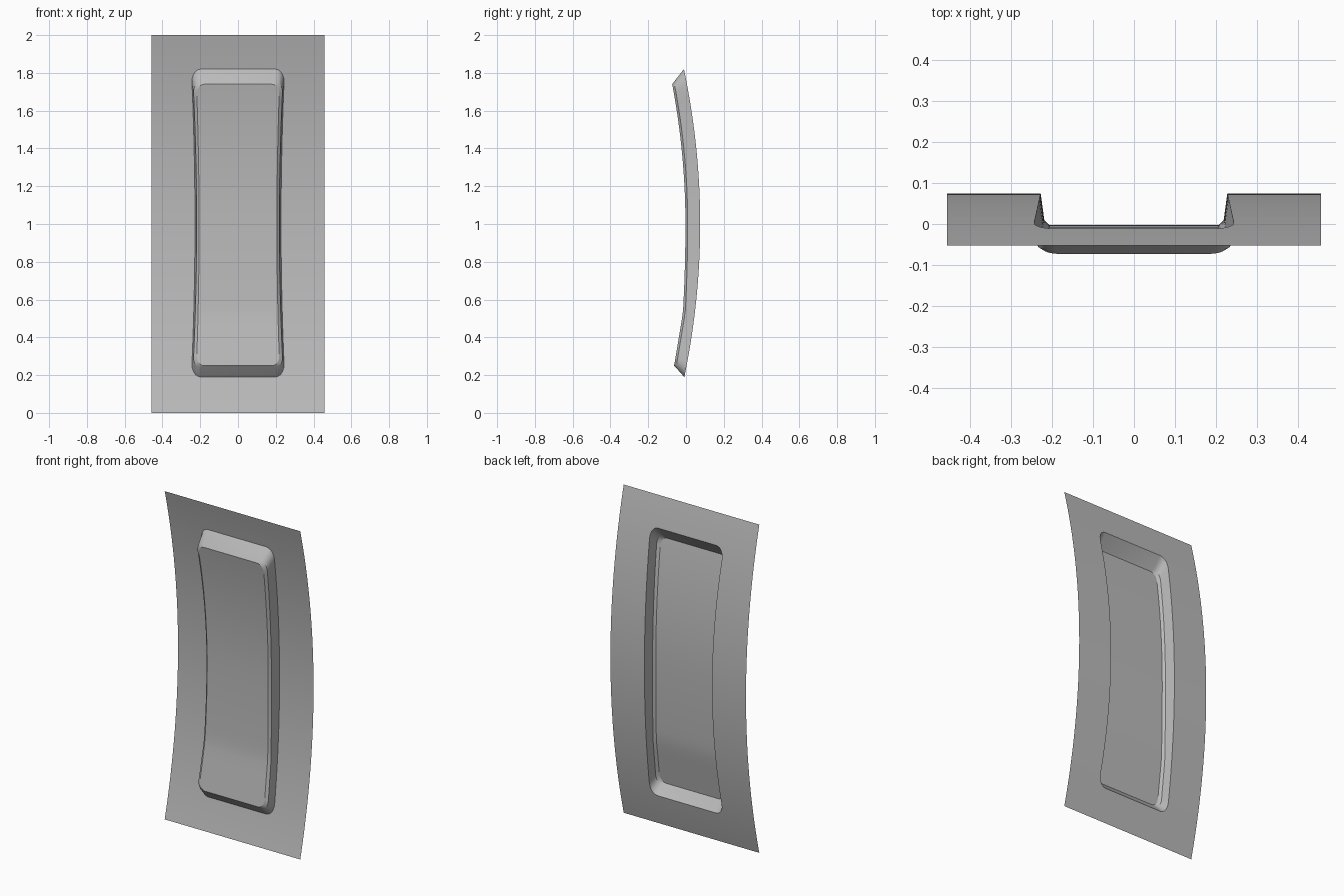
import bpy, bmesh, math

cube = bpy.data.objects.get("Cube")
if cube:
    bpy.data.objects.remove(cube)

HALF_WIDTH = 0.457


def panel_y(z):
    """Curved back sheet."""
    return 0.075 - 0.128 * (z - 1) ** 2


def face_y(z):
    """Raised front face: curved above, straight ramp at the bottom."""
    if z < 0.53:
        return -0.016 - 0.168 * (0.53 - z)
    return -0.003 - (0.128 if z > 1 else 0.06) * (z - 1) ** 2


def outline(low, high, end_w, mid_w, rx, rz, rows=28, steps=5):
    """Half-widths and heights of a waisted, round-cornered rectangle."""
    mid = (low + high) / 2
    angles = [math.pi / 2 * i / steps for i in range(steps)]
    corner = [(rx * (1 - math.sin(a)), rz * (1 - math.cos(a))) for a in angles]
    span = high - low - 2 * rz
    heights = [low + dz for _, dz in corner]
    heights += [low + rz + span * i / rows for i in range(rows + 1)]
    heights += [high - dz for _, dz in reversed(corner)]
    insets = [dx for dx, _ in corner]
    insets += [0] * (rows + 1) + insets[::-1]
    return [(mid_w + (end_w - mid_w) * ((z - mid) / (mid - low)) ** 2 - dx, z)
            for z, dx in zip(heights, insets)]


bm = bmesh.new()


def add_rows(rows, depth):
    """Left and right vertices for every row."""
    return [[bm.verts.new((s * w, depth(z), z)) for s in (-1, 1)] for w, z in rows]


def loop(rows):
    return [r[0] for r in rows] + [r[1] for r in reversed(rows)]


# Rings of the raised part, from the sheet up to the front face
base_rows = outline(0.19, 1.82, 0.247, 0.228, 0.05, 0.07)
base = add_rows(base_rows, panel_y)
shoulder = add_rows(outline(0.239, 1.753, 0.238, 0.219, 0.045, 0.055),
                    lambda z: face_y(z) + 0.012)
rim = add_rows(outline(0.25, 1.74, 0.22, 0.206, 0.042, 0.05), face_y)
rings = [base, shoulder, rim]

# Sloping walls
for outer, inner in zip(rings, rings[1:]):
    a, b = loop(outer), loop(inner)
    for i in range(len(a)):
        j = (i + 1) % len(a)
        bm.faces.new((a[i], a[j], b[j], b[i]))

# Front face of the raised part
for r, s in zip(rim, rim[1:]):
    bm.faces.new((r[0], r[1], s[1], s[0]))

# Sheet on both sides of the raised part
edges = add_rows([(HALF_WIDTH, z) for _, z in base_rows], panel_y)
for i in range(len(base) - 1):
    for s in (0, 1):
        bm.faces.new((edges[i][s], base[i][s], base[i + 1][s], edges[i + 1][s]))

# Sheet below and above the raised part
for start, end in ((0, 0.0), (-1, 2.0)):
    w, z0 = base_rows[start]
    prev = [edges[start][0], base[start][0], base[start][1], edges[start][1]]
    for i in range(1, 6):
        z = z0 + (end - z0) * i / 5
        row = [bm.verts.new((x, panel_y(z), z)) for x in (-HALF_WIDTH, -w, w, HALF_WIDTH)]
        for c in range(3):
            bm.faces.new((prev[c], prev[c + 1], row[c + 1], row[c]))
        prev = row

# All faces look to the front
bmesh.ops.recalc_face_normals(bm, faces=bm.faces)
if sum(f.normal.y * f.calc_area() for f in bm.faces) > 0:
    bmesh.ops.reverse_faces(bm, faces=bm.faces)

mesh = bpy.data.meshes.new("curved_panel")
bm.to_mesh(mesh)
bm.free()
panel = bpy.data.objects.new("curved_panel", mesh)
bpy.context.collection.objects.link(panel)

# Plain grey finish
GREY = (0.5, 0.5, 0.5, 1)
mat = bpy.data.materials.new("plain_grey")
mat.use_nodes = True
mat.diffuse_color = GREY
mat.node_tree.nodes["Principled BSDF"].inputs["Base Color"].default_value = GREY
mesh.materials.append(mat)

bpy.ops.object.select_all(action='DESELECT')
panel.select_set(True)
bpy.context.view_layer.objects.active = panel
bpy.ops.object.shade_smooth_by_angle(angle=math.radians(25))
